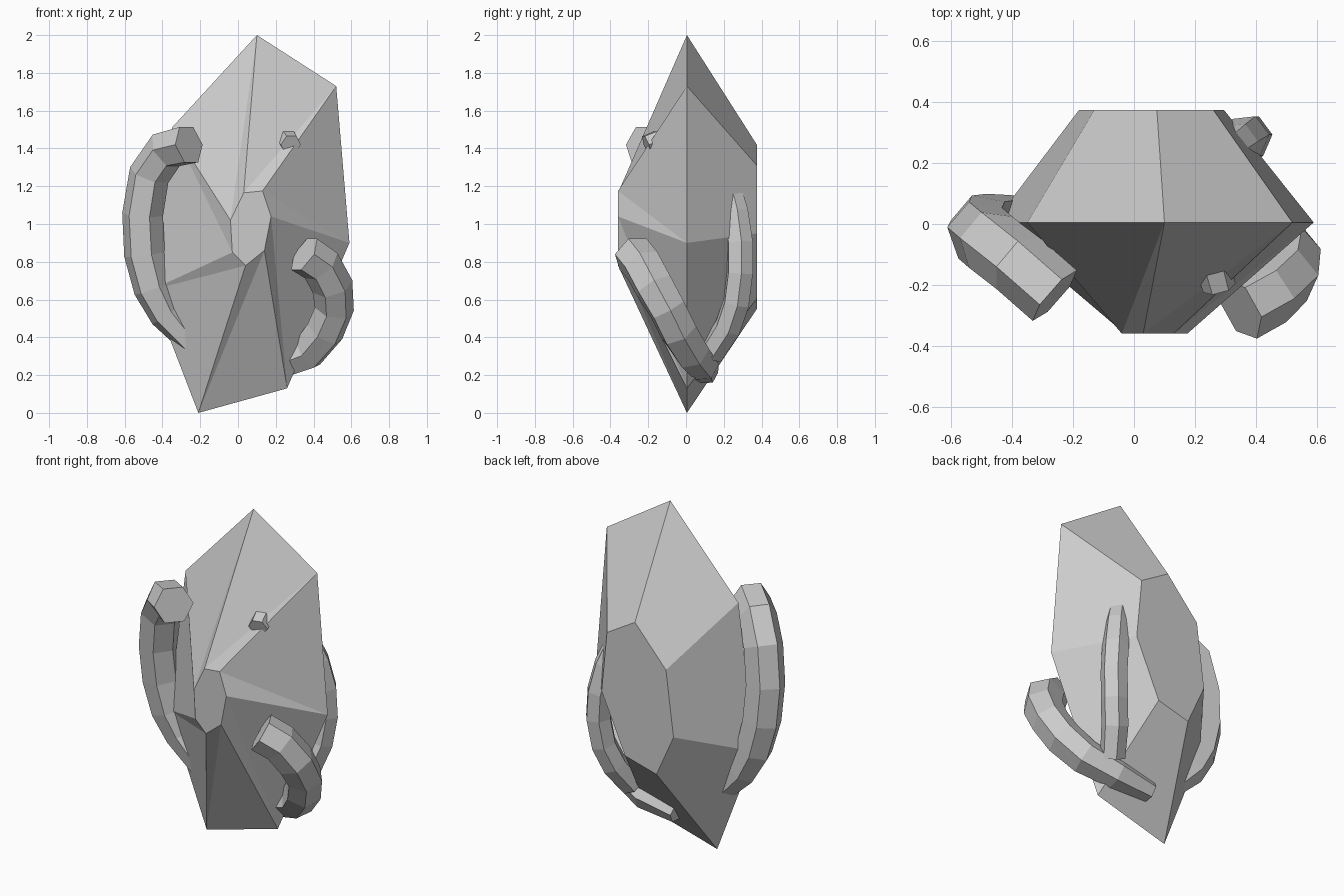
import bpy, bmesh, math
from mathutils import Vector

cube = bpy.data.objects.get("Cube")
if cube:
    bpy.data.objects.remove(cube, do_unlink=True)

stone_grey = bpy.data.materials.new("stone_grey")
stone_grey.use_nodes = True
GREY = (0.6, 0.6, 0.6, 1)
stone_grey.diffuse_color = GREY
stone_grey.node_tree.nodes["Principled BSDF"].inputs["Base Color"].default_value = GREY


def finish(bm, name):
    bmesh.ops.recalc_face_normals(bm, faces=bm.faces)
    mesh = bpy.data.meshes.new(name)
    bm.to_mesh(mesh)
    bm.free()
    mesh.materials.append(stone_grey)
    obj = bpy.data.objects.new(name, mesh)
    bpy.context.collection.objects.link(obj)
    return obj


def ring(bm, outline, y):
    return [bm.verts.new((x, y, z)) for x, z in outline]


# Faceted rock: wide middle outline, small front facet, larger back facet
middle = [(.10, 2), (.52, 1.73), (.59, .9), (.26, .13), (-.21, 0), (-.46, .65), (-.35, 1.51)]
front = [(.03, 1.165), (.13, 1.175), (.175, 1.04), (.14, .86), (.04, .78), (-.03, .85), (-.04, 1.02)]
back = [(.075, 1.42), (.26, 1.31), (.295, .95), (.14, .605), (-.067, .55), (-.18, .8), (-.13, 1.19)]
bm = bmesh.new()
o, f, b = ring(bm, middle, 0.005), ring(bm, front, -.36), ring(bm, back, .375)
n = len(o)
for i in range(n):
    j = (i + 1) % n
    bm.faces.new((o[i], o[j], f[i]))
    bm.faces.new((o[j], f[j], f[i]))
    bm.faces.new((o[i], b[i], b[j], o[j]))
bm.faces.new(f)
bm.faces.new(b)
finish(bm, "rock")


# Six-sided tube swept along a path, each point being (x, y, z, radius)
def tube(name, path, sides=6):
    pts = [Vector(p[:3]) for p in path]
    bm = bmesh.new()
    rings, side = [], None
    for k, p in enumerate(pts):
        t = (pts[min(k + 1, len(pts) - 1)] - pts[max(k - 1, 0)]).normalized()
        side = t.cross(Vector((0, 0, 1))) if side is None else side - t * side.dot(t)
        side.normalize()
        up = side.cross(t)
        rings.append([bm.verts.new(p + path[k][3] * (side * math.cos(a) + up * math.sin(a)))
                      for a in (math.tau * s / sides for s in range(sides))])
    for r, q in zip(rings, rings[1:]):
        for s in range(sides):
            e = (s + 1) % sides
            bm.faces.new((r[s], r[e], q[e], q[s]))
    bm.faces.new(rings[0])
    bm.faces.new(rings[-1])
    return finish(bm, name)


# Roots that wrap around the rock
tube("right_root", [(-.26, -.235, 1.42, .11), (-.38, -.13, 1.39, .11), (-.47, -.06, 1.26, .11),
                    (-.505, -.03, 1.05, .11), (-.495, -.01, .84, .11), (-.45, 0, .66, .105),
                    (-.38, .01, .52, .09), (-.25, .01, .37, .065)])
tube("left_root", [(.35, -.28, .84, .11), (.44, -.23, .78, .11), (.5, -.17, .67, .11),
                   (.51, -.1, .55, .105), (.46, -.04, .43, .105), (.37, .03, .32, .1),
                   (.2, .09, .25, .085), (-.02, .11, .21, .06)])
tube("back_root", [(.28, .22, 1.24, .06), (.34, .265, 1.06, .07), (.37, .285, .9, .075),
                   (.38, .285, .74, .075), (.36, .265, .58, .075), (.32, .22, .45, .075),
                   (.26, .13, .31, .07)])
tube("root_tip", [(.25, -.1, 1.46, .06), (.28, -.21, 1.42, .055)])
